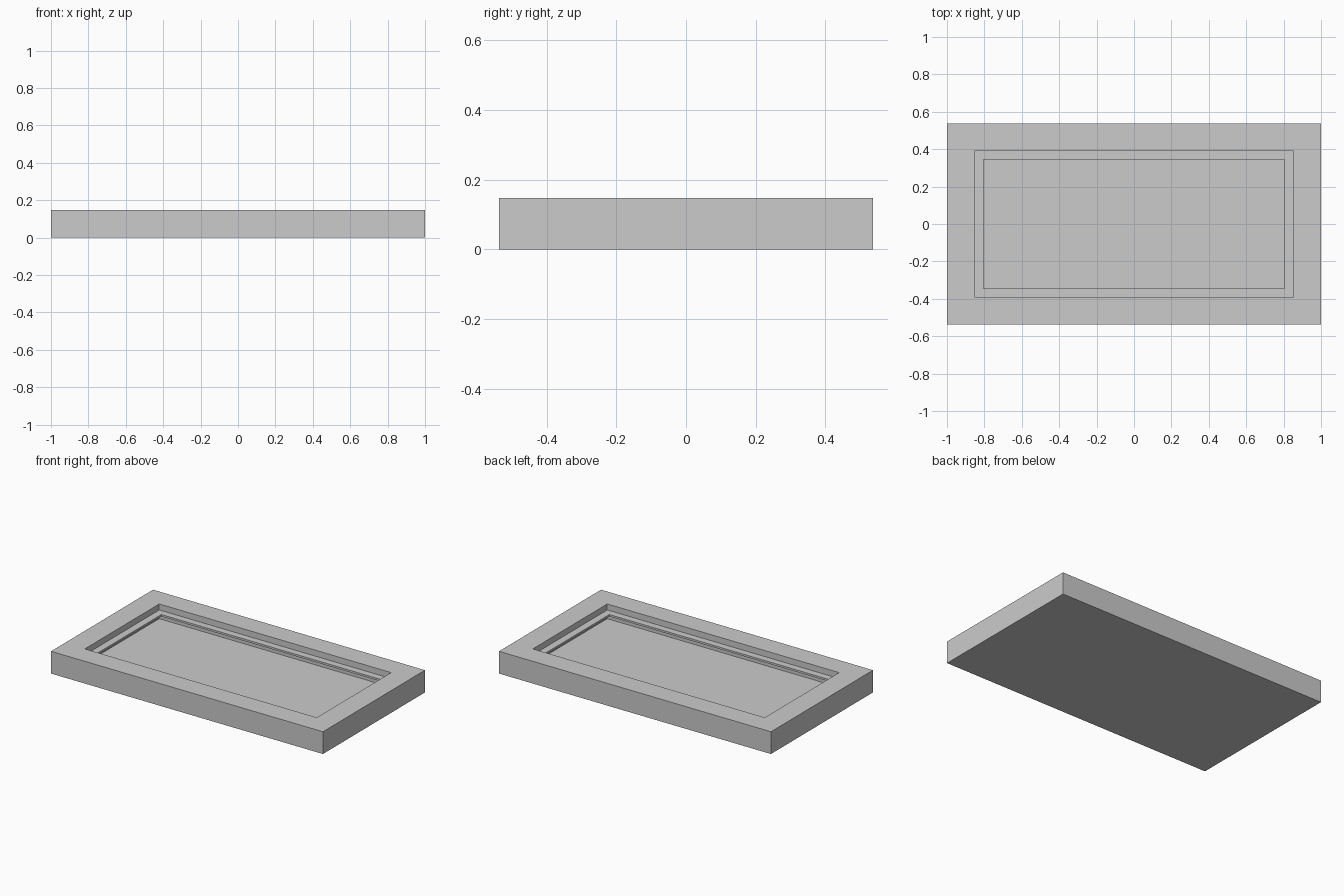
import bpy
import bmesh

cube = bpy.data.objects.get("Cube")
if cube:
    bpy.data.objects.remove(cube, do_unlink=True)

grey = bpy.data.materials.new("plain grey")
grey.use_nodes = True
colour = (0.6, 0.6, 0.6, 1)
grey.diffuse_color = colour
grey.node_tree.nodes["Principled BSDF"].inputs["Base Color"].default_value = colour

# Half sizes of the outer block, the cavity and the opening inside the lip
OUTER = (1, 0.536)
CAVITY = (0.853, 0.391)
OPENING = (0.805, 0.345)
TOP, LEDGE, LIP_BOTTOM, FLOOR = 0.148, 0.108, 0.095, 0.05

# Rectangular rings from the underside, over the rim, past the lip to the floor
PROFILE = [
    (OUTER, 0), (OUTER, TOP),
    (CAVITY, TOP), (CAVITY, LEDGE),
    (OPENING, LEDGE), (OPENING, LIP_BOTTOM),
    (CAVITY, LIP_BOTTOM), (CAVITY, FLOOR),
]

bm = bmesh.new()
rings = [
    [bm.verts.new((sx * x, sy * y, z)) for sx, sy in ((-1, -1), (1, -1), (1, 1), (-1, 1))]
    for (x, y), z in PROFILE
]
for low, high in zip(rings, rings[1:]):
    for i in range(4):
        j = (i + 1) % 4
        bm.faces.new((low[i], low[j], high[j], high[i]))

# Underside and cavity floor
bm.faces.new(rings[0][::-1])
bm.faces.new(rings[-1])

mesh = bpy.data.meshes.new("recessed_tray")
bm.to_mesh(mesh)
bm.free()
mesh.materials.append(grey)
tray = bpy.data.objects.new("recessed_tray", mesh)
bpy.context.collection.objects.link(tray)
